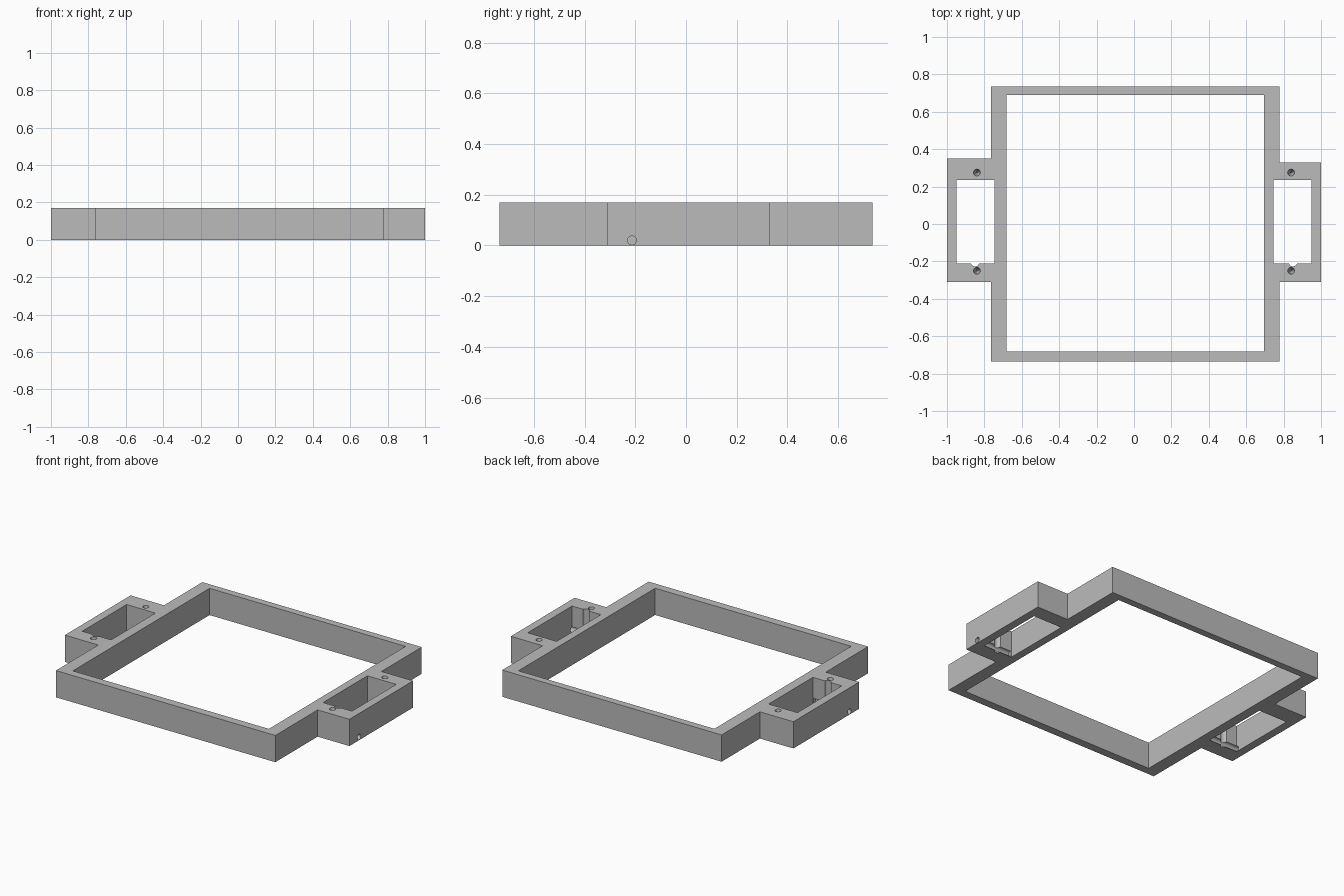
import bpy, bmesh
from math import pi
from mathutils import Matrix, Vector

default = bpy.data.objects.get("Cube")
if default:
    bpy.data.objects.remove(default, do_unlink=True)

H = 0.17

grey = bpy.data.materials.new("plain_grey")
grey.use_nodes = True
colour = (0.5, 0.5, 0.5, 1)
grey.diffuse_color = colour
grey.node_tree.nodes["Principled BSDF"].inputs["Base Color"].default_value = colour


def finish(bm, name):
    bmesh.ops.recalc_face_normals(bm, faces=bm.faces)
    mesh = bpy.data.meshes.new(name)
    bm.to_mesh(mesh)
    bm.free()
    mesh.materials.append(grey)
    obj = bpy.data.objects.new(name, mesh)
    bpy.context.collection.objects.link(obj)
    return obj


def box(name, x0, x1, y0, y1):
    bm = bmesh.new()
    size = Matrix.Diagonal((x1 - x0, y1 - y0, H + 0.1, 1))
    place = Matrix.Translation(((x0 + x1) / 2, (y0 + y1) / 2, H / 2))
    bmesh.ops.create_cube(bm, size=1, matrix=place @ size)
    return finish(bm, name)


def rod(name, centre, r1, r2, length, axis="Z"):
    bm = bmesh.new()
    turn = Matrix.Rotation(pi / 2, 4, "Y") if axis == "X" else Matrix()
    bmesh.ops.create_cone(bm, cap_ends=True, segments=24, radius1=r1, radius2=r2,
                          depth=length, matrix=Matrix.Translation(centre) @ turn)
    return finish(bm, name)


# Solid plate: rectangular body with an ear on each side
outline = [(-0.765, -0.735), (0.777, -0.735), (0.777, -0.31), (1, -0.31),
           (1, 0.33), (0.777, 0.33), (0.777, 0.735), (-0.765, 0.735),
           (-0.765, 0.35), (-1, 0.35), (-1, -0.31), (-0.765, -0.31)]
bm = bmesh.new()
base = bm.faces.new([bm.verts.new((x, y, 0)) for x, y in outline])
top = bmesh.ops.extrude_face_region(bm, geom=[base])["geom"]
bmesh.ops.translate(bm, vec=Vector((0, 0, H)),
                    verts=[v for v in top if isinstance(v, bmesh.types.BMVert)])
frame = finish(bm, "frame")

# Main opening, then pockets, cable grooves and screw holes on both ears
cutters = [box("main_opening", -0.683, 0.695, -0.683, 0.69)]
for side, s in (("left", 1), ("right", -1)):
    x0, x1 = sorted((s * 0.745, s * 0.948))
    cutters.append(box(side + "_pocket", x0, x1, -0.21, 0.235))
    cutters.append(rod(side + "_upright_groove", (s * 0.85, -0.205, H / 2),
                       0.022, 0.022, H + 0.1))
    cutters.append(rod(side + "_cable_hole", (s * 0.9, -0.213, 0.02),
                       0.0175, 0.0175, 0.3, "X"))
    for end, y in (("front", -0.25), ("back", 0.275)):
        cutters.append(rod(f"{side}_{end}_screw_hole", (s * 0.84, y, H - 0.05),
                           0.001, 0.0185, 0.102))

for cutter in cutters:
    cutter.hide_render = True
    cutter.hide_viewport = True
    cutter.display_type = "WIRE"
    cut = frame.modifiers.new(cutter.name, "BOOLEAN")
    cut.operation = "DIFFERENCE"
    cut.solver = "EXACT"
    cut.object = cutter

# Apply the cuts and drop the helpers
depsgraph = bpy.context.evaluated_depsgraph_get()
mesh = bpy.data.meshes.new_from_object(frame.evaluated_get(depsgraph))
frame.modifiers.clear()
frame.data = mesh
for cutter in cutters:
    bpy.data.objects.remove(cutter, do_unlink=True)

bpy.context.view_layer.objects.active = frame
frame.select_set(True)
bpy.ops.object.shade_smooth_by_angle(angle=0.5)
